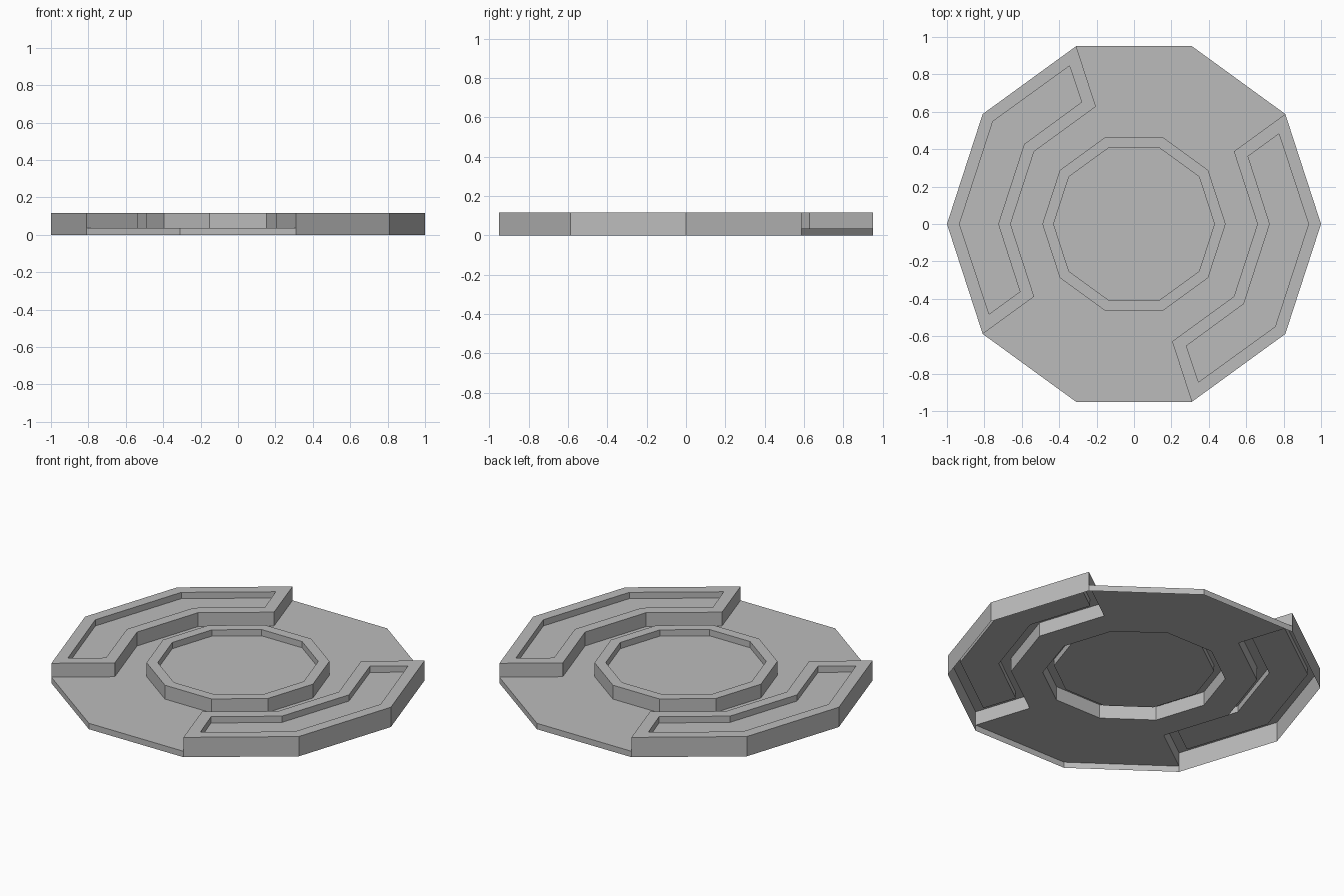
import bpy, math

cube = bpy.data.objects.get("Cube")
if cube:
    bpy.data.objects.remove(cube, do_unlink=True)

TOP, DECK, FLOOR = 0.117, 0.035, 0.08
STEP = math.tau / 10

grey = bpy.data.materials.new("plain grey")
grey.use_nodes = True
colour = (0.5, 0.5, 0.5, 1)
grey.diffuse_color = colour
grey.node_tree.nodes["Principled BSDF"].inputs["Base Color"].default_value = colour


def corner(radius, i):
    """Corner i of a ten-sided outline."""
    return (radius * math.cos(i * STEP), radius * math.sin(i * STEP))


def at(points, z):
    return [(x, y, z) for x, y in points]


def bridge(lower, upper, closed=True):
    """Quads joining two rows of points."""
    n = len(lower)
    return [[lower[i], lower[(i + 1) % n], upper[(i + 1) % n], upper[i]]
            for i in range(n if closed else n - 1)]


def make(name, faces):
    """Welded flat-shaded sheet from a list of polygons."""
    index, polys = {}, []
    for face in faces:
        polys.append([index.setdefault(tuple(round(c, 5) for c in p), len(index))
                      for p in face])
    mesh = bpy.data.meshes.new(name)
    mesh.from_pydata(list(index), [], polys)
    mesh.materials.append(grey)
    obj = bpy.data.objects.new(name, mesh)
    bpy.context.collection.objects.link(obj)
    return obj


def decagon(radius):
    return [corner(radius, i) for i in range(10)]


# Deck: full inner band, plus the outer sectors left free by the arms
deck = bridge(at(decagon(0.66), DECK), at(decagon(0.49), DECK))
for first in (1, 6):
    row = range(first, first + 3)
    rim = [corner(1, i) for i in row]
    deck += bridge(at(rim, DECK), at([corner(0.66, i) for i in row], DECK), False)
    deck += bridge(at(rim, 0), at(rim, DECK), False)
make("deck", deck)

# Central ring with a sunken disc
outer, inner = decagon(0.49), decagon(0.43)
make("central_ring", bridge(at(outer, DECK), at(outer, TOP))
     + bridge(at(outer, TOP), at(inner, TOP))
     + bridge(at(inner, TOP), at(inner, FLOOR))
     + [at(inner, FLOOR)])

# Raised arms with a sunken channel, each the half-turn of the other
wall_out = [corner(1, i) for i in range(3, 7)]
wall_in = [corner(0.66, i) for i in range(3, 7)]
lip_out = [(-0.345, 0.845), corner(0.933, 4), corner(0.933, 5), (-0.775, -0.482)]
lip_in = [(-0.28, 0.652), corner(0.726, 4), corner(0.726, 5), (-0.61, -0.362)]
outline = wall_out + wall_in[::-1]
lip = lip_out + lip_in[::-1]
arm = bridge(at(wall_out, 0), at(wall_out, DECK), False)
arm += bridge(at(outline, DECK), at(outline, TOP))
arm += bridge(at(outline, TOP), at(lip, TOP))
arm += bridge(at(lip, TOP), at(lip, FLOOR))
arm += bridge(at(lip_out, FLOOR), at(lip_in, FLOOR), False)
make("right_arm", arm)
make("left_arm", [[(-x, -y, z) for x, y, z in face] for face in arm])
